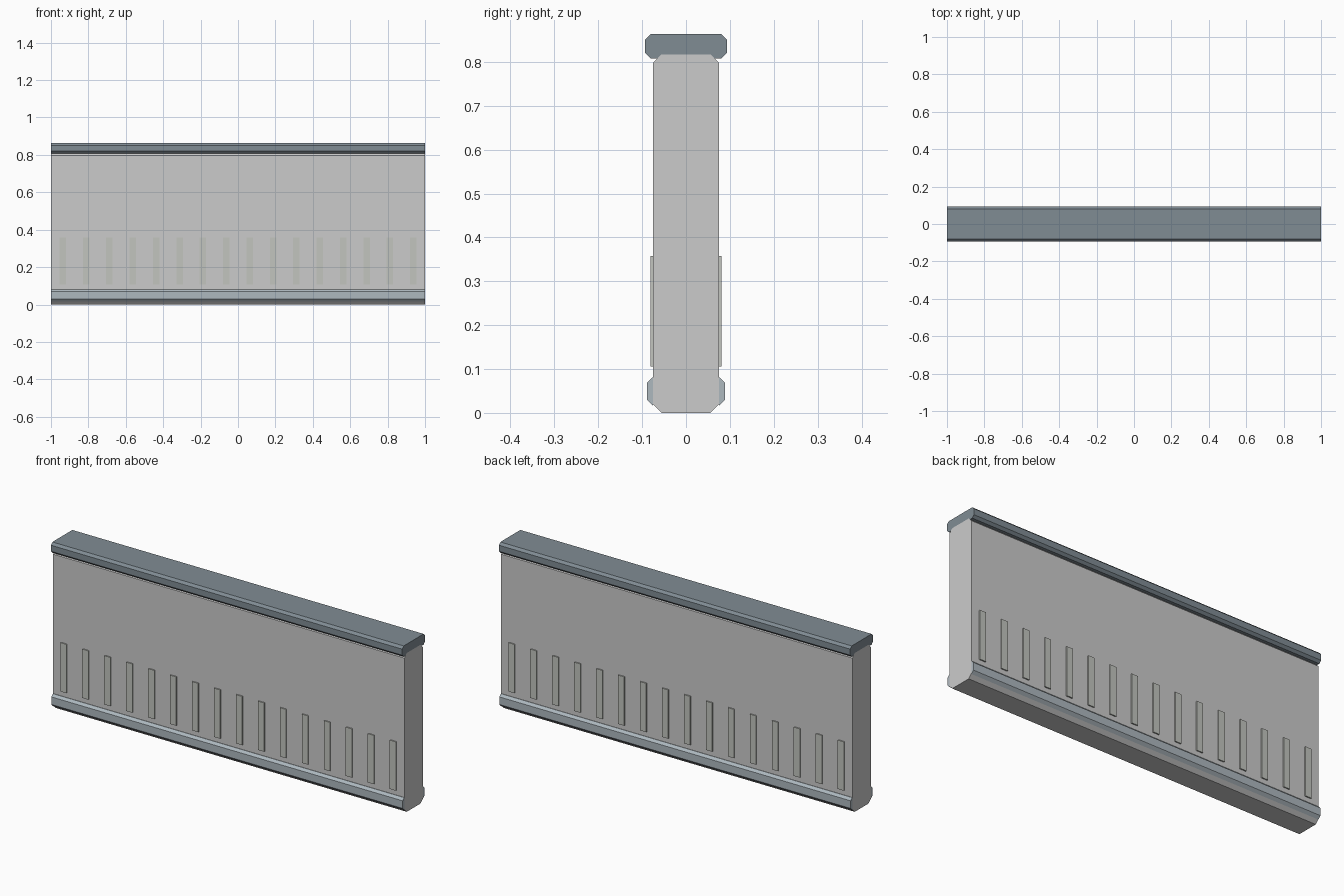
import bpy, bmesh

if "Cube" in bpy.data.objects:
    bpy.data.objects.remove(bpy.data.objects["Cube"])

L = 1.0  # half length along x


def paint(obj, rgb):
    mat = bpy.data.materials.new(obj.name + "_paint")
    mat.diffuse_color = (*rgb, 1)
    mat.use_nodes = True
    mat.node_tree.nodes["Principled BSDF"].inputs["Base Color"].default_value = mat.diffuse_color
    obj.data.materials.append(mat)


def make_object(name, bm, rgb):
    bmesh.ops.recalc_face_normals(bm, faces=bm.faces)
    mesh = bpy.data.meshes.new(name)
    bm.to_mesh(mesh)
    bm.free()
    obj = bpy.data.objects.new(name, mesh)
    bpy.context.collection.objects.link(obj)
    paint(obj, rgb)
    return obj


def extrude_profile(name, yz, rgb):
    """Extrude a closed (y, z) profile over the full length."""
    bm = bmesh.new()
    face = bm.faces.new([bm.verts.new((-L, y, z)) for y, z in yz])
    ext = bmesh.ops.extrude_face_region(bm, geom=[face])
    moved = [v for v in ext["geom"] if isinstance(v, bmesh.types.BMVert)]
    bmesh.ops.translate(bm, verts=moved, vec=(2 * L, 0, 0))
    return make_object(name, bm, rgb)


def symmetric(half):
    return half + [(-y, z) for y, z in reversed(half)]


def mirror_y(obj):
    mod = obj.modifiers.new("Mirror", 'MIRROR')
    mod.use_axis = (False, True, False)


# Wall panel with chamfered long edges
extrude_profile("wall_panel", symmetric(
    [(0.056, 0), (0.075, 0.019), (0.075, 0.798), (0.056, 0.817)]),
    (0.60, 0.62, 0.63))

# Top cap, notched underneath to sit over the wall
extrude_profile("top_cap", symmetric(
    [(0.056, 0.817), (0.065, 0.808), (0.081, 0.808), (0.093, 0.820),
     (0.093, 0.851), (0.081, 0.863)]),
    (0.216, 0.262, 0.296))

# Base rails on both faces
rail = extrude_profile("base_rail",
    [(0.075, 0.016), (0.089, 0.030), (0.089, 0.069), (0.077, 0.081), (0.075, 0.081)],
    (0.42, 0.48, 0.52))
mirror_y(rail)

# Row of raised ribs on both faces
COUNT, W, Z0, Z1, Y0, Y1 = 16, 0.035, 0.106, 0.357, 0.073, 0.081
bm = bmesh.new()
for i in range(COUNT):
    x = -L + (i + 0.5) * 2 * L / COUNT
    vs = bmesh.ops.create_cube(bm, size=1)["verts"]
    bmesh.ops.scale(bm, vec=(W, Y1 - Y0, Z1 - Z0), verts=vs)
    bmesh.ops.translate(bm, vec=(x, (Y0 + Y1) / 2, (Z0 + Z1) / 2), verts=vs)
mirror_y(make_object("ribs", bm, (0.54, 0.56, 0.52)))
